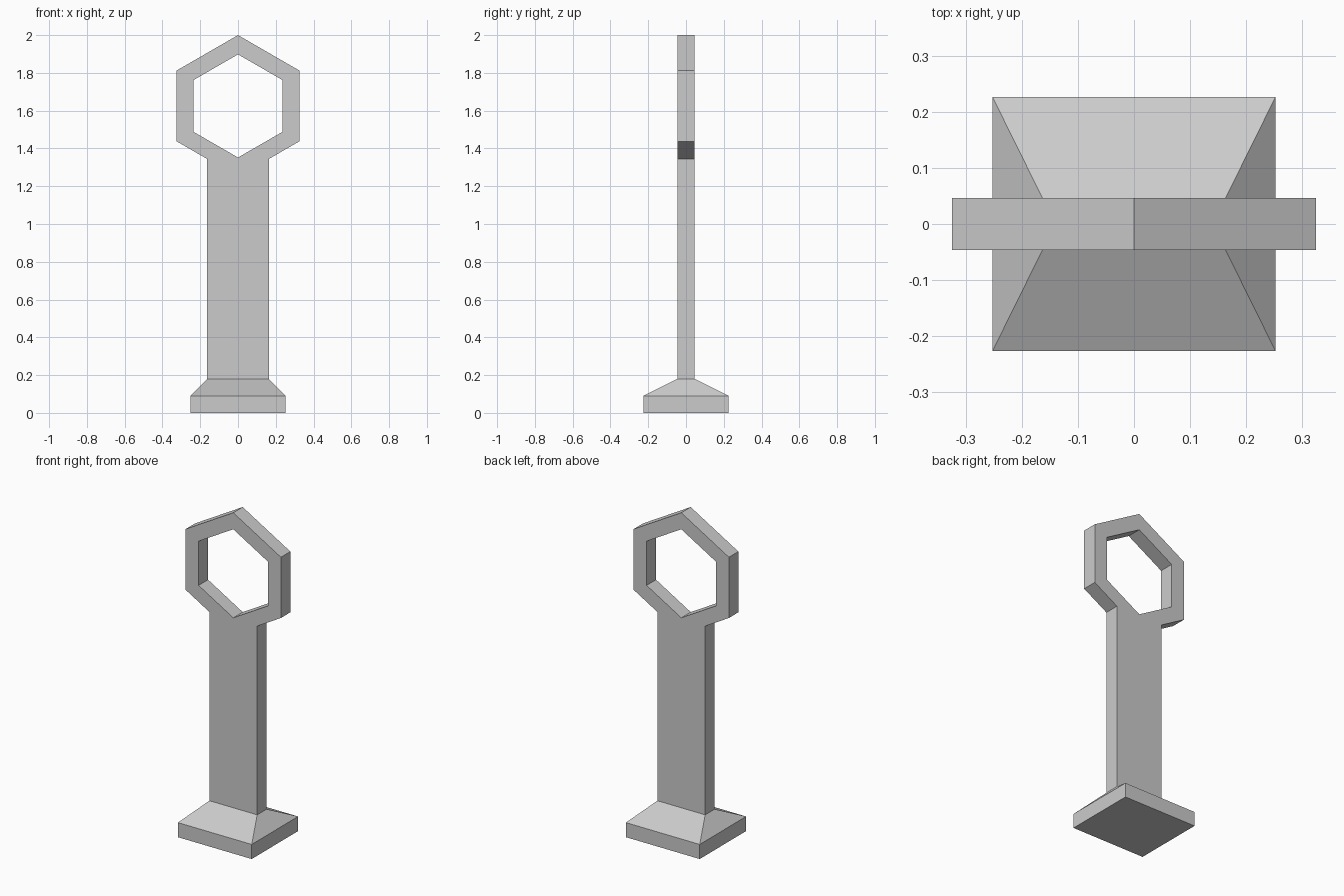
import bpy
import bmesh
from math import sin, cos, radians

if "Cube" in bpy.data.objects:
    bpy.data.objects.remove(bpy.data.objects["Cube"])

grey = bpy.data.materials.new("plain grey")
grey.use_nodes = True
colour = (0.6, 0.6, 0.6, 1)
grey.diffuse_color = colour
grey.node_tree.nodes["Principled BSDF"].inputs["Base Color"].default_value = colour

HALF_W, HALF_D = 0.163, 0.046      # post half width and half depth
BASE_X, BASE_Y = 0.252, 0.226      # base half sizes
BASE_Z, POST_Z = 0.09, 0.18        # top of the plinth, foot of the post
RING_Z, OUTER, INNER = 1.625, 0.375, 0.273


def add_object(name, bm):
    mesh = bpy.data.meshes.new(name)
    bmesh.ops.recalc_face_normals(bm, faces=bm.faces)
    bm.to_mesh(mesh)
    bm.free()
    mesh.materials.append(grey)
    obj = bpy.data.objects.new(name, mesh)
    bpy.context.collection.objects.link(obj)
    return obj


def hex_half(radius):
    """Right half of a pointed hexagon, from bottom to top."""
    return [(radius * sin(radians(a)), RING_Z - radius * cos(radians(a)))
            for a in (0, 60, 120, 180)]


# Base: square-edged plinth with a sloped top narrowing to the post
bm = bmesh.new()
rings = [[bm.verts.new((sx * x, sy * y, z))
          for sx, sy in ((-1, -1), (1, -1), (1, 1), (-1, 1))]
         for x, y, z in ((BASE_X, BASE_Y, 0), (BASE_X, BASE_Y, BASE_Z),
                         (HALF_W, HALF_D, POST_Z))]
for low, high in zip(rings, rings[1:]):
    for i in range(4):
        j = (i + 1) % 4
        bm.faces.new((low[i], low[j], high[j], high[i]))
bm.faces.new(rings[0])
bm.faces.new(rings[-1])
add_object("base", bm)

# Post and hexagonal ring: one half outline, mirrored and thickened
bm = bmesh.new()
outer, inner = hex_half(OUTER), hex_half(INNER)
t = HALF_W / outer[1][0]           # where the post meets the ring
outer[0] = (HALF_W, outer[0][1] + t * (outer[1][1] - outer[0][1]))
out_v = [bm.verts.new((x, 0, z)) for x, z in outer]
in_v = [bm.verts.new((x, 0, z)) for x, z in inner]
foot = [bm.verts.new((x, 0, POST_Z)) for x in (0, HALF_W)]
bm.faces.new((foot[0], foot[1], out_v[0], in_v[0]))
for i in range(3):
    bm.faces.new((out_v[i], out_v[i + 1], in_v[i + 1], in_v[i]))
post = add_object("post_and_ring", bm)
mirror = post.modifiers.new("mirror", 'MIRROR')
mirror.use_clip = True
solid = post.modifiers.new("thickness", 'SOLIDIFY')
solid.thickness = 2 * HALF_D
solid.offset = 0
